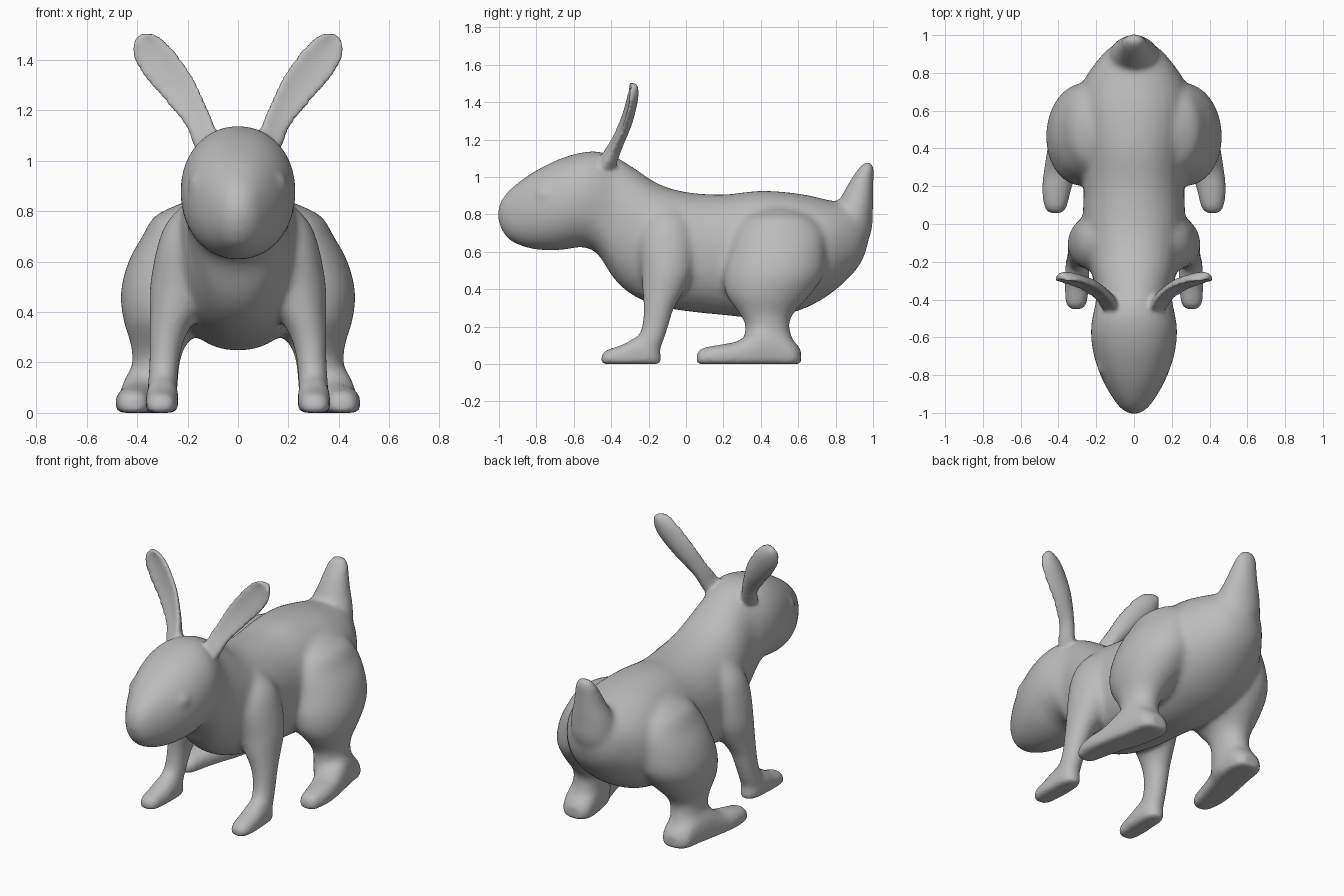
import bpy
import bmesh
from math import sin, cos, pi
from mathutils import Vector, Matrix

cube = bpy.data.objects.get("Cube")
if cube:
    bpy.data.objects.remove(cube, do_unlink=True)

fur = bpy.data.materials.new("grey fur")
fur.use_nodes = True
grey = (0.5, 0.5, 0.5, 1)
fur.diffuse_color = grey
fur.node_tree.nodes["Principled BSDF"].inputs["Base Color"].default_value = grey

X, Y, Z = Vector((1, 0, 0)), Vector((0, 1, 0)), Vector((0, 0, 1))


def spline(rows, steps=4):
    """Smoothly interpolated rows of (x, y, z, radius a, radius b)."""
    pts = [Vector(r) for r in rows]
    pts = [pts[0]] + pts + [pts[-1]]
    out = []
    for p0, p1, p2, p3 in zip(pts, pts[1:], pts[2:], pts[3:]):
        for i in range(steps):
            t = i / steps
            out.append(p1 + ((p2 - p0) * t + (2 * p0 - 5 * p1 + 4 * p2 - p3) * t * t
                             + (3 * p1 - p0 - 3 * p2 + p3) * t ** 3) / 2)
    return out + [pts[-1]]


def loft(bm, rows, a, b, side=1, bow=0, power=2, count=32):
    """Closed tube of oval rings spanned by a and b; soles are cut flat at the ground."""
    rings = []
    for row in spline(rows):
        ring = []
        for i in range(count):
            c, s = cos(2 * pi * i / count), sin(2 * pi * i / count)
            k = (abs(c) ** power + abs(s) ** power) ** (-1 / power)
            p = Vector(row[:3]) + a * (c * k * row[3]) + b * (s * k * row[4])
            p.y -= bow * c * c
            ring.append(bm.verts.new((p.x * side, p.y, max(p.z, 0))))
        rings.append(ring)
    faces = [bm.faces.new(rings[0]), bm.faces.new(rings[-1])]
    for r, q in zip(rings, rings[1:]):
        for i in range(count):
            j = (i + 1) % count
            faces.append(bm.faces.new((r[i], r[j], q[j], q[i])))
    bmesh.ops.recalc_face_normals(bm, faces=faces)


def fuse(bm, name, voxel, smoothing):
    """Melt all the overlapping tubes into one smooth skin."""
    mesh = bpy.data.meshes.new(name)
    bm.to_mesh(mesh)
    bm.free()
    obj = bpy.data.objects.new(name, mesh)
    bpy.context.scene.collection.objects.link(obj)
    remesh = obj.modifiers.new("fuse", "REMESH")
    remesh.mode = "VOXEL"
    remesh.voxel_size = voxel
    smooth = obj.modifiers.new("soften", "SMOOTH")
    smooth.factor = 0.5
    smooth.iterations = smoothing
    bpy.context.view_layer.update()
    skin = bpy.data.meshes.new_from_object(obj.evaluated_get(bpy.context.evaluated_depsgraph_get()))
    obj.modifiers.clear()
    obj.data = skin
    bpy.data.meshes.remove(mesh)
    return obj


def foot(bm, rows, side):
    """Paw from rows of (y, x, half width, top height)."""
    loft(bm, [(x, y, top * 0.35, w, top * 0.65) for y, x, w, top in rows], X, Z, side, power=2.3)


# Head and trunk: y, top, bottom, half width
trunk = [(-1.005, .83, .77, .02), (-.985, .88, .715, .06), (-.94, .935, .66, .1),
         (-.85, 1.005, .622, .155), (-.75, 1.063, .608, .197), (-.65, 1.107, .612, .222),
         (-.55, 1.133, .625, .228), (-.47, 1.137, .585, .215), (-.38, 1.11, .45, .2),
         (-.28, 1.05, .365, .22), (-.15, .965, .31, .25), (0, .92, .283, .27),
         (.2, .907, .262, .268), (.4, .927, .247, .28), (.6, .912, .285, .3),
         (.75, .88, .36, .27), (.87, .85, .46, .19), (.94, .8, .55, .12), (.975, .75, .65, .04)]
# Legs and tail: x, y, z, x radius, y radius
front_leg = [(.14, -.1, .86, .04, .05), (.18, -.1, .76, .1, .12), (.205, -.1, .65, .118, .15),
             (.225, -.1, .5, .125, .14), (.25, -.12, .4, .1, .115), (.28, -.145, .3, .072, .082),
             (.293, -.165, .2, .06, .072), (.3, -.2, .1, .06, .072), (.3, -.23, .03, .055, .07)]
hind_leg = [(.18, .5, .83, .05, .08), (.21, .5, .78, .12, .18), (.235, .5, .7, .145, .235),
            (.25, .49, .6, .185, .258), (.27, .47, .48, .195, .268), (.29, .44, .37, .165, .225),
            (.315, .43, .27, .11, .145), (.325, .435, .2, .095, .118), (.335, .44, .1, .095, .14),
            (.335, .44, .03, .09, .14)]
tail = [(0, .8, .55, .12, .12), (0, .86, .7, .14, .13), (0, .895, .82, .125, .105),
        (0, .92, .91, .095, .083), (0, .943, .99, .075, .061), (0, .965, 1.05, .06, .04),
        (0, .975, 1.08, .03, .018)]
hind_foot = [(.055, .415, .03, .05), (.08, .415, .058, .085), (.18, .41, .078, .105),
             (.28, .39, .088, .125), (.4, .36, .098, .2), (.5, .34, .098, .19),
             (.58, .335, .088, .12), (.615, .33, .05, .08)]
front_foot = [(-.455, .305, .025, .045), (-.43, .305, .055, .075), (-.34, .303, .065, .105),
              (-.25, .3, .064, .15), (-.18, .3, .058, .12), (-.135, .3, .03, .06)]
# Ears: x, y, z, half width, half thickness
ear = [(.1, -.44, 1.02, .05, .05), (.135, -.405, 1.1, .055, .045), (.165, -.365, 1.175, .056, .032),
       (.235, -.315, 1.285, .073, .026), (.315, -.285, 1.39, .08, .024), (.36, -.275, 1.447, .068, .022),
       (.386, -.275, 1.482, .042, .019), (.396, -.275, 1.495, .015, .012)]

# Trunk, legs, tail and eyes
bm = bmesh.new()
loft(bm, [(0, y, (t + b) / 2, w, (t - b) / 2) for y, t, b, w in trunk], X, Z, power=2.15)
loft(bm, tail, X, Y)
for side in (1, -1):
    loft(bm, front_leg, X, Y, side)
    loft(bm, hind_leg, X, Y, side)
    foot(bm, hind_foot, side)
    foot(bm, front_foot, side)
    eye = Matrix.Translation((side * .168, -.755, .91)) @ Matrix.Diagonal((.03, .045, .035, 1))
    bmesh.ops.create_uvsphere(bm, u_segments=16, v_segments=10, radius=1, matrix=eye)
body = fuse(bm, "body", 0.015, 10)

# Ears, blended into the head
bm = bmesh.new()
bm.from_mesh(body.data)
bpy.data.objects.remove(body, do_unlink=True)
for side in (1, -1):
    loft(bm, ear, Vector((.78, 0, -.62)), Y, side, bow=.025)
animal = fuse(bm, "rabbit_skin", 0.012, 4)

# Stand on the ground and finish
low = min(v.co.z for v in animal.data.vertices)
animal.data.transform(Matrix.Translation((0, 0, -low)))
animal.data.materials.clear()
animal.data.materials.append(fur)
animal.data.shade_smooth()
